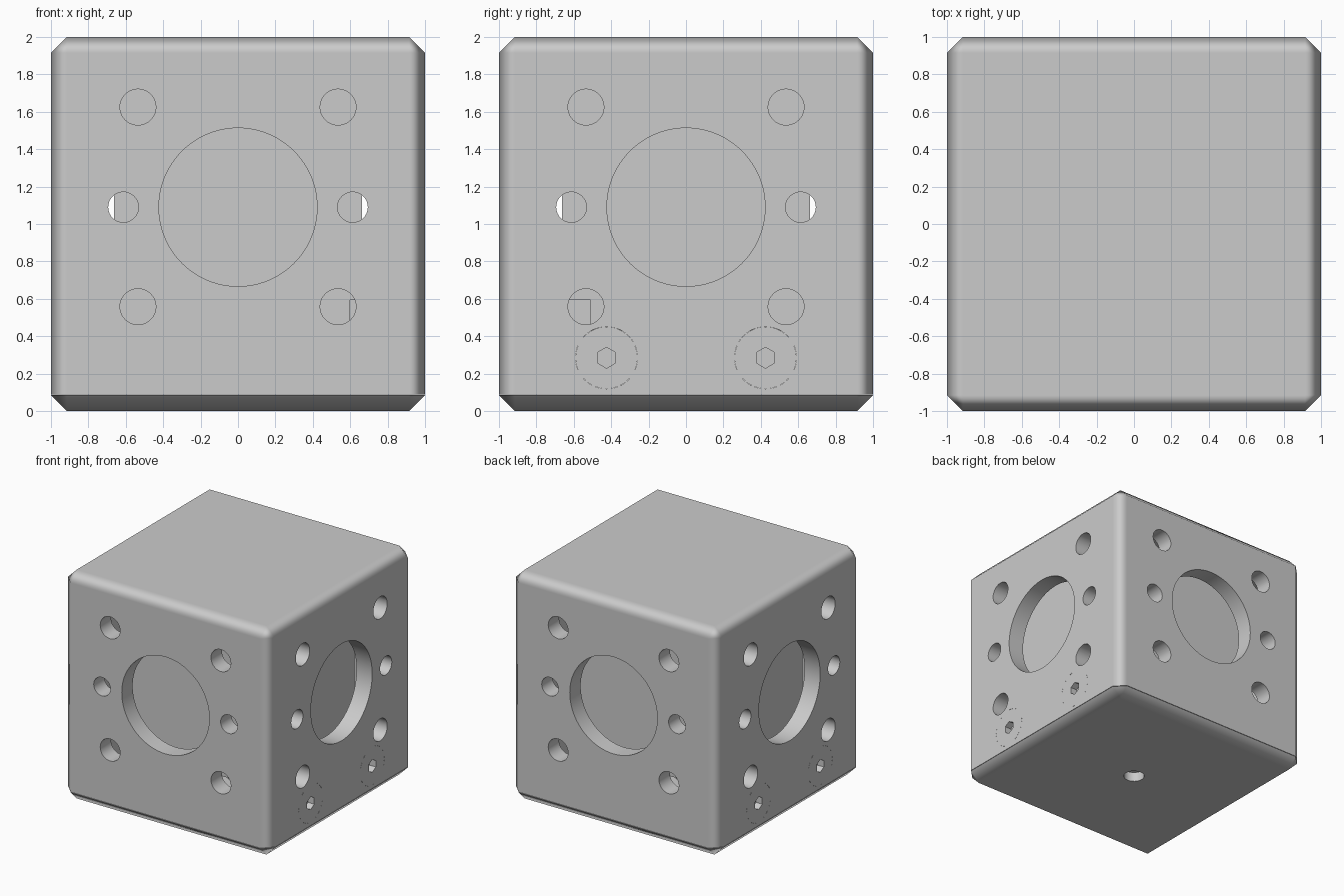
import bpy, bmesh, math
from mathutils import Matrix, Vector

if "Cube" in bpy.data.objects:
    bpy.data.objects.remove(bpy.data.objects["Cube"])

ZC = 1.09          # height of the large openings
CH = 0.085         # edge chamfer
WALL = 0.15        # housing wall thickness


def make(name, bm):
    bmesh.ops.recalc_face_normals(bm, faces=bm.faces)
    me = bpy.data.meshes.new(name)
    bm.to_mesh(me)
    bm.free()
    ob = bpy.data.objects.new(name, me)
    bpy.context.collection.objects.link(ob)
    return ob


def box(name, lo, hi):
    bm = bmesh.new()
    lo, hi = Vector(lo), Vector(hi)
    bmesh.ops.create_cube(bm, size=1, matrix=Matrix.Translation((lo + hi) / 2) @ Matrix.Diagonal((*(hi - lo), 1)))
    return make(name, bm)


def rod(name, axis, center, r, length, seg):
    bm = bmesh.new()
    rot = {'X': Matrix.Rotation(math.pi / 2, 4, 'Y'), 'Y': Matrix.Rotation(math.pi / 2, 4, 'X'), 'Z': Matrix()}[axis]
    if seg == 6:
        rot = rot @ Matrix.Rotation(math.pi / 2, 4, 'Z')
    bmesh.ops.create_cone(bm, cap_ends=True, segments=seg, radius1=r, radius2=r, depth=length,
                          matrix=Matrix.Translation(center) @ rot)
    return make(name, bm)


def chamfered_part(name, z, keep_above):
    bm = bmesh.new()
    bmesh.ops.create_cube(bm, size=2, matrix=Matrix.Translation((0, 0, 1)))
    bmesh.ops.bevel(bm, geom=bm.edges[:], offset=CH, segments=1, affect='EDGES')
    res = bmesh.ops.bisect_plane(bm, geom=bm.verts[:] + bm.edges[:] + bm.faces[:], plane_co=(0, 0, z),
                                 plane_no=(0, 0, 1), clear_inner=keep_above, clear_outer=not keep_above)
    rim = [e for e in res['geom_cut'] if isinstance(e, bmesh.types.BMEdge)]
    bmesh.ops.contextual_create(bm, geom=rim)
    return make(name, bm)


def cut(ob, cutter):
    m = ob.modifiers.new('cut', 'BOOLEAN')
    m.operation, m.solver, m.object = 'DIFFERENCE', 'EXACT', cutter
    bpy.context.view_layer.objects.active = ob
    bpy.ops.object.modifier_apply(modifier=m.name)
    bpy.data.objects.remove(cutter, do_unlink=True)


def smooth(ob, deg=50, weighted=True):
    bpy.ops.object.select_all(action='DESELECT')
    ob.select_set(True)
    bpy.context.view_layer.objects.active = ob
    bpy.ops.object.shade_smooth_by_angle(angle=math.radians(deg))
    if weighted:
        m = ob.modifiers.new('normals', 'WEIGHTED_NORMAL')
        m.keep_sharp, m.weight = True, 100


# hollow housing
body = chamfered_part('housing', 0.089, True)
I = 1 - WALL
cut(body, box('c', (-I, -I, 0), (I, I, 2 - WALL)))

# openings in all four walls: offset across, height, radius, sides
holes = [(0, ZC, 0.423, 96)]
for s in (-1, 1):
    holes += [(s * 0.535, 1.625, 0.096, 40), (s * 0.535, 0.558, 0.096, 40), (s * 0.613, ZC, 0.081, 40)]
for u, z, r, n in holes:
    cut(body, rod('c', 'X', (0, u, z), r, 3, n))
    cut(body, rod('c', 'Y', (u, 0, z), r, 3, n))
for u in (-0.425, 0.425):
    cut(body, rod('c', 'X', (0, u, 0.285), 0.166, 3, 48))
smooth(body)

# base plate with cable hole
base = chamfered_part('base_plate', 0.085, False)
cut(base, rod('c', 'Z', (0, 0, 0), 0.085, 1, 32))
smooth(base)

# flush socket-head bolts on both sides
for s in (-1, 1):
    for u in (-0.425, 0.425):
        bolt = rod('bolt', 'X', (s * 0.925, u, 0.285), 0.1655, 0.15, 48)
        cut(bolt, rod('c', 'X', (s, u, 0.285), 0.056, 0.12, 6))
        smooth(bolt, 30, False)

# square core seen through the openings, notched at one lower corner per side
H = 0.663
core = box('inner_core', (-H, -H, ZC - H), (H, H, ZC + H))
for s in (-1, 1):
    y0, y1 = sorted((-s * 0.7, -s * 0.51))
    x0, x1 = sorted((s * 0.6, s * 0.8))
    cut(core, box('c', (x0, y0, 0.3), (x1, y1, 0.595)))
